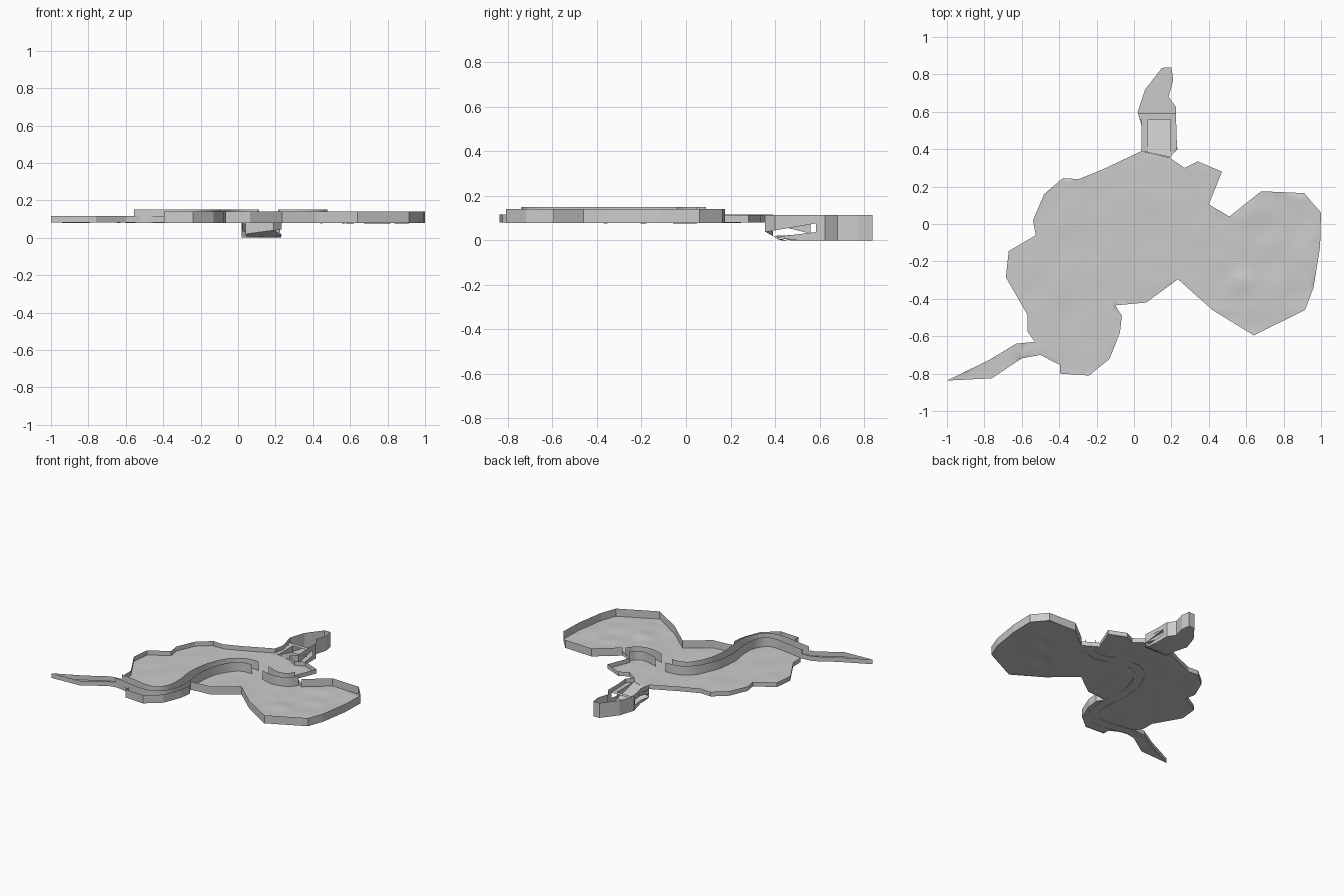
import bpy, bmesh, math
from mathutils import Vector, noise

if "Cube" in bpy.data.objects:
    bpy.data.objects.remove(bpy.data.objects["Cube"])

grey = bpy.data.materials.new("stone grey")
grey.diffuse_color = (0.6, 0.6, 0.6, 1)
grey.use_nodes = True
grey.node_tree.nodes["Principled BSDF"].inputs["Base Color"].default_value = grey.diffuse_color

FLOOR, LOW, HIGH, RIVER = 0.081, 0.114, 0.14, 0.151


def finish(name, bm):
    mesh = bpy.data.meshes.new(name)
    bm.normal_update()
    bm.to_mesh(mesh)
    bm.free()
    mesh.materials.append(grey)
    obj = bpy.data.objects.new(name, mesh)
    bpy.context.collection.objects.link(obj)
    return obj


def wall(name, pts, bottom, top):
    """Thin upright sheet along a path; heights are numbers or functions of y."""
    at = lambda h, y: h(y) if callable(h) else h
    bm = bmesh.new()
    rows = [[bm.verts.new((x, y, at(h, y))) for h in (bottom, top)] for x, y in pts]
    for a, b in zip(rows, rows[1:]):
        bm.faces.new((a[0], b[0], b[1], a[1]))
    return finish(name, bm)


def ground(name, pts, height, step):
    """Filled outline, cut on a grid, with heights set by a function."""
    bm = bmesh.new()
    bm.faces.new([bm.verts.new((x, y, 0)) for x, y in pts])
    bmesh.ops.triangulate(bm, faces=bm.faces[:])
    for axis in (0, 1):
        n = Vector((1 - axis, axis, 0))
        for i in range(int(-1 / step), int(1 / step) + 1):
            bmesh.ops.bisect_plane(bm, geom=bm.verts[:] + bm.edges[:] + bm.faces[:],
                                   plane_co=n * (i * step + 0.003), plane_no=n, dist=1e-5)
    for v in bm.verts:
        v.co.z = height(v.co.x, v.co.y, v.is_boundary)
    bmesh.ops.recalc_face_normals(bm, faces=bm.faces[:])
    if sum(f.normal.z for f in bm.faces) < 0:
        bmesh.ops.reverse_faces(bm, faces=bm.faces[:])
    obj = finish(name, bm)
    for p in obj.data.polygons:
        p.use_smooth = True
    return obj


def quads(name, faces):
    bm = bmesh.new()
    for f in faces:
        bm.faces.new([bm.verts.new(c) for c in f])
    return finish(name, bm)


# Outline of the land: tall cliffs on the east and south, low cliffs elsewhere
north_east = [(0.19, 0.355), (0.27, 0.30), (0.34, 0.335), (0.47, 0.28), (0.40, 0.105), (0.51, 0.04)]
tall = [(0.51, 0.04), (0.68, 0.175), (0.91, 0.165), (1.0, 0.06), (0.995, -0.12), (0.96, -0.34),
        (0.915, -0.46), (0.64, -0.595), (0.42, -0.46), (0.235, -0.295), (0.065, -0.42),
        (-0.10, -0.435), (-0.065, -0.49), (-0.075, -0.58), (-0.13, -0.72), (-0.24, -0.81),
        (-0.395, -0.80), (-0.395, -0.755)]
west = [(-0.395, -0.755), (-0.50, -0.70), (-0.60, -0.718), (-0.76, -0.825), (-1.0, -0.837),
        (-0.78, -0.73), (-0.63, -0.64), (-0.53, -0.63), (-0.57, -0.575), (-0.57, -0.485),
        (-0.685, -0.285), (-0.67, -0.145), (-0.525, -0.06), (-0.54, 0.02), (-0.48, 0.16),
        (-0.38, 0.245), (-0.295, 0.24), (-0.16, 0.295), (0.04, 0.39)]


def land_height(x, y, edge):
    if edge:
        return FLOOR
    amp = 0.008 if x > 0.35 else 0.004
    z = FLOOR + amp * noise.noise(Vector((x * 9, y * 9, 0.4)))
    d = math.hypot(x - 0.58, y + 0.30)
    return z + 0.02 * max(0, 1 - d / 0.07)


ground("land", north_east + tall[1:] + west[1:], land_height, 0.04)
wall("north_east_cliff", north_east, FLOOR, LOW)
wall("tall_cliff", tall, FLOOR - 0.003, HIGH)
wall("west_cliff", west, FLOOR, LOW + 0.002)

# River banks: two sheets offset from a smooth centre line, open at the crossing
centre = [(-0.55, -0.665), (-0.42, -0.685), (-0.33, -0.702), (-0.24, -0.697), (-0.175, -0.65),
          (-0.14, -0.57), (-0.135, -0.45), (-0.15, -0.33), (-0.14, -0.20), (-0.11, -0.10),
          (-0.06, -0.01), (0.0, 0.038), (0.08, 0.055), (0.17, 0.042), (0.26, 0.008),
          (0.34, -0.006), (0.41, 0.02), (0.45, 0.07)]
c = [Vector(p) for p in centre]
c = [c[0] * 2 - c[1]] + c + [c[-1] * 2 - c[-2]]
line = []
for p0, p1, p2, p3 in zip(c, c[1:], c[2:], c[3:]):
    for k in range(3):
        t = k / 3
        line.append(0.5 * (2 * p1 + (p2 - p0) * t + (2 * p0 - 5 * p1 + 4 * p2 - p3) * t * t
                           + (3 * p1 - p0 - 3 * p2 + p3) * t ** 3))
line.append(c[-2])
for side, label in ((1, "north"), (-1, "south")):
    bank = []
    for i, p in enumerate(line):
        d = (line[min(i + 1, len(line) - 1)] - line[max(i - 1, 0)]).normalized()
        bank.append(p + Vector((-d.y, d.x)) * 0.035 * side)
    wall(label + "_bank_west", [p for p in bank if p.x < 0.12], FLOOR - 0.002, RIVER)
    wall(label + "_bank_east", [p for p in bank if p.x > 0.19], FLOOR - 0.002, RIVER)

# Sunken northern hollow
hollow_west = [(0.04, 0.39), (0.055, 0.47), (0.025, 0.585)]
hollow_end = [(0.025, 0.585), (0.02, 0.60), (0.06, 0.72), (0.15, 0.835), (0.20, 0.838),
              (0.21, 0.77), (0.185, 0.68), (0.225, 0.625), (0.225, 0.585)]
hollow_east = [(0.225, 0.585), (0.225, 0.50), (0.232, 0.40), (0.19, 0.355)]


def pit(y):
    return 0.04 * min(1, max(0, (0.42 - y) / 0.06))


def slant(y):
    return 0.038 + (y - 0.36) * 0.17


def ledge(y):
    return max(pit(y), 0.015 + (y - 0.40) * 0.12)


ground("hollow_floor", hollow_west + hollow_end[1:] + hollow_east[1:],
       lambda x, y, edge: pit(y), 0.05)
wall("hollow_end_wall", hollow_end, pit, LOW)
for label, pts in (("west", hollow_west), ("east", hollow_east)):
    wall("hollow_upper_wall_" + label, pts, slant, LOW)
    wall("hollow_lower_wall_" + label, pts, pit, ledge)
wall("hollow_entry_wall", [(0.04, 0.39), (0.19, 0.355)], pit, FLOOR)

# Entrance shelf around an opening with a ramp going down
z, r = FLOOR, 0.03
quads("entrance_shelf", [
    [(0.04, 0.39, z), (0.075, 0.385, z), (0.075, 0.56, z), (0.04, 0.56, z)],
    [(0.195, 0.36, z), (0.23, 0.40, z), (0.225, 0.56, z), (0.195, 0.56, z)],
    [(0.03, 0.56, z), (0.225, 0.56, z), (0.225, 0.59, z), (0.022, 0.59, z)]])
quads("entrance_ramp", [
    [(0.075, 0.383, z), (0.195, 0.356, z), (0.195, 0.56, r), (0.075, 0.56, r)],
    [(0.075, 0.383, z), (0.075, 0.56, r), (0.075, 0.56, z)],
    [(0.195, 0.36, z), (0.195, 0.56, z), (0.195, 0.56, r)]])
